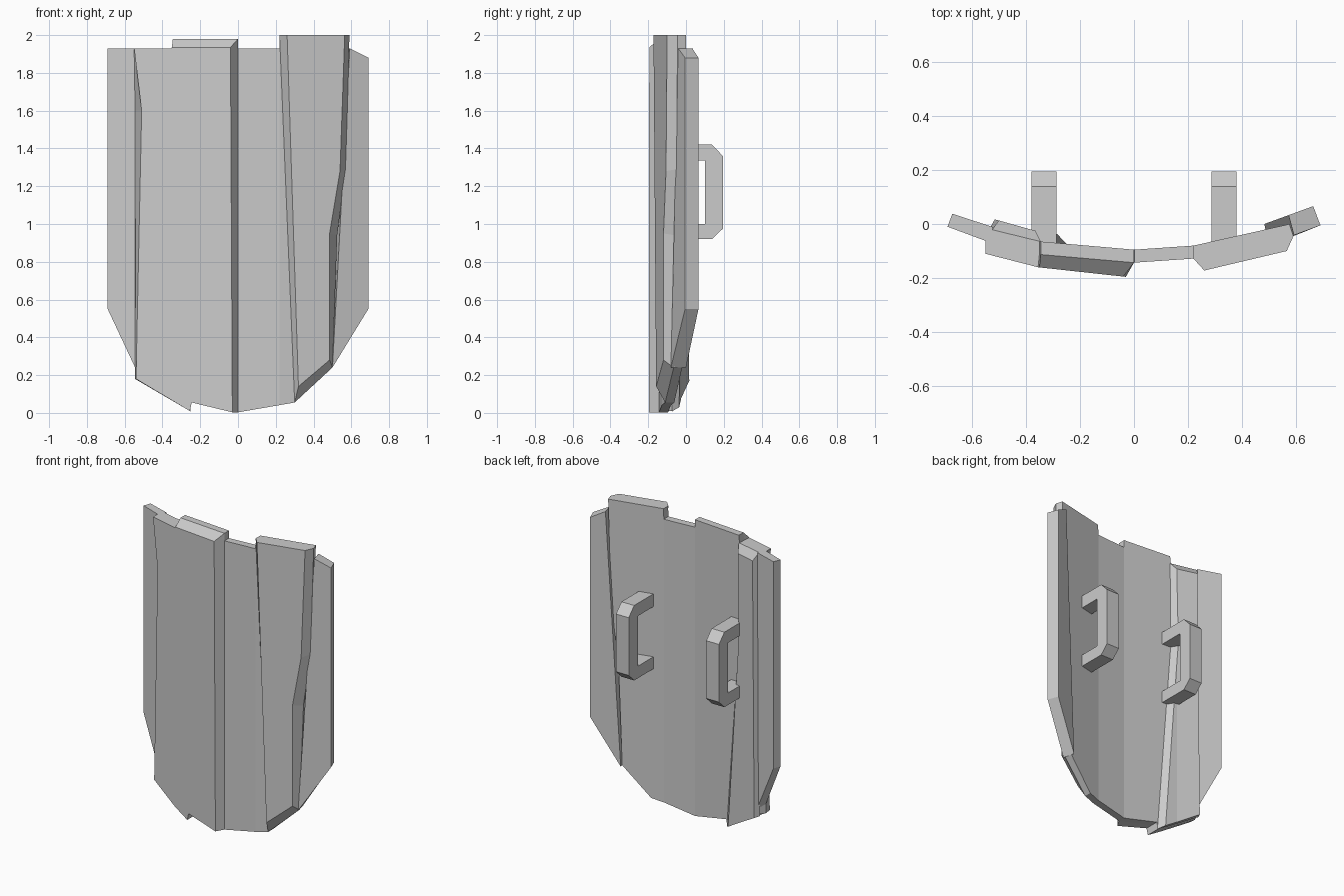
import bpy, bmesh


def curve(points):
    """Piecewise-linear y(x), extended past its ends."""
    def y(x):
        for (x0, y0), (x1, y1) in zip(points, points[1:]):
            if x <= x1 or (x1, y1) == points[-1]:
                return y0 + (y1 - y0) * (x - x0) / (x1 - x0)
    return y


def finish(name, bm):
    bmesh.ops.recalc_face_normals(bm, faces=bm.faces)
    mesh = bpy.data.meshes.new(name)
    bm.to_mesh(mesh)
    bm.free()
    obj = bpy.data.objects.new(name, mesh)
    bpy.context.collection.objects.link(obj)
    return obj


def loft(front, back, y_front=0, y_back=1):
    """Solid between two matching (x, z) outlines."""
    bm = bmesh.new()
    f = [bm.verts.new((x, y_front, z)) for x, z in front]
    b = [bm.verts.new((x, y_back, z)) for x, z in back]
    bm.faces.new(f)
    bm.faces.new(b[::-1])
    n = len(f)
    for i in range(n):
        j = (i + 1) % n
        bm.faces.new((f[i], b[i], b[j], f[j]))
    return bm


def plate(name, front, back, y_front, y_back, kinks=()):
    """Loft bent to follow a front and a back curve, folded at the kinks."""
    bm = loft(front, back)
    for k in kinks:
        geom = bm.verts[:] + bm.edges[:] + bm.faces[:]
        bmesh.ops.bisect_plane(bm, geom=geom, plane_co=(k, 0, 0), plane_no=(1, 0, 0))
    for v in bm.verts:
        t = v.co.y
        v.co.y = y_front(v.co.x) * (1 - t) + y_back(v.co.x) * t
    return finish(name, bm)


# Shared bend of the shield: back face and the face the armour sits on
bend = [(-0.55, -0.015), (-0.345, -0.065), (0, -0.095), (0.22, -0.08), (0.59, 0.003)]
back_y = curve(bend)
mid_y = curve([(x, y - 0.048) for x, y in bend])

# Core panel with stepped top edge
core = [(-0.55, 1.93), (-0.35, 1.93), (-0.345, 1.98), (0, 1.98), (0.001, 1.93),
        (0.22, 1.93), (0.221, 2), (0.59, 2), (0.57, 1.29), (0.525, 0.94),
        (0.5, 0.24), (0.3, 0.055), (0, 0.003), (-0.245, 0.055), (-0.255, 0.01),
        (-0.545, 0.18)]
core_back = [(x - 0.015 if x > 0.4 else x + 0.025 if x < -0.5 else x, z) for x, z in core]
plate("core_panel", core, core_back, mid_y, back_y, (-0.345, 0, 0.22))

# Left front armour, bevelled along the centre line
left_y = curve([(-0.55, -0.11), (-0.355, -0.16), (-0.035, -0.195)])
plate("left_front_armour",
      [(-0.55, 1.93), (-0.355, 1.93), (-0.35, 1.935), (-0.04, 1.935), (-0.03, 0.003),
       (-0.245, 0.055), (-0.255, 0.01), (-0.54, 0.18), (-0.51, 1.6)],
      [(-0.55, 1.93), (-0.35, 1.93), (-0.345, 1.98), (0, 1.98), (0, 0.003),
       (-0.245, 0.055), (-0.255, 0.01), (-0.545, 0.18), (-0.545, 1.6)],
      left_y, mid_y, (-0.355, -0.345))

# Right front armour with bevelled border
right_y = curve([(0.26, -0.172), (0.565, -0.10)])
plate("right_front_armour",
      [(0.26, 2), (0.32, 0.14), (0.485, 0.28), (0.485, 0.95), (0.54, 1.28), (0.565, 2)],
      [(0.22, 2), (0.3, 0.055), (0.5, 0.24), (0.525, 0.94), (0.57, 1.29), (0.59, 2)],
      right_y, mid_y)

# Left reinforcement on the back, chamfered at the top and inner edge
rib_y = curve([(-0.5, 0.013), (-0.34, -0.03)])
plate("left_back_armour",
      [(-0.525, 1.93), (-0.345, 1.93), (-0.35, 1.35), (-0.25, 0.008), (-0.535, 0.175)],
      [(-0.5, 1.88), (-0.365, 1.88), (-0.375, 1.35), (-0.285, 0.03), (-0.515, 0.17)],
      back_y, curve([(-0.5, 0.013), (-0.365, -0.025), (-0.28, -0.037)]),
      (-0.365, -0.345))

# Side wings
plate("left_wing",
      [(-0.69, 1.93), (-0.545, 1.93), (-0.54, 0.23), (-0.69, 0.55)],
      [(-0.672, 1.93), (-0.52, 1.93), (-0.52, 0.23), (-0.672, 0.55)],
      curve([(-0.69, -0.01), (-0.55, -0.062)]), curve([(-0.672, 0.038), (-0.52, -0.012)]))
plate("right_wing",
      [(0.69, 1.88), (0.592, 1.93), (0.5, 0.24), (0.69, 0.55)],
      [(0.663, 1.88), (0.572, 1.93), (0.482, 0.24), (0.663, 0.55)],
      curve([(0.5, -0.08), (0.59, -0.042), (0.69, -0.005)]),
      curve([(0.482, 0.0), (0.663, 0.066)]))

# Two grip handles
grip = [(-0.075, 1.42), (0.138, 1.42), (0.195, 1.36), (0.195, 0.975), (0.138, 0.92),
        (-0.075, 0.92), (-0.075, 1.0), (0.1, 1.0), (0.1, 1.335), (-0.075, 1.335)]
for side, x in (("left", -0.333), ("right", 0.333)):
    bm = loft(grip, grip, x - 0.047, x + 0.047)
    for v in bm.verts:
        v.co.x, v.co.y = v.co.y, v.co.x
    finish(side + "_handle", bm)
